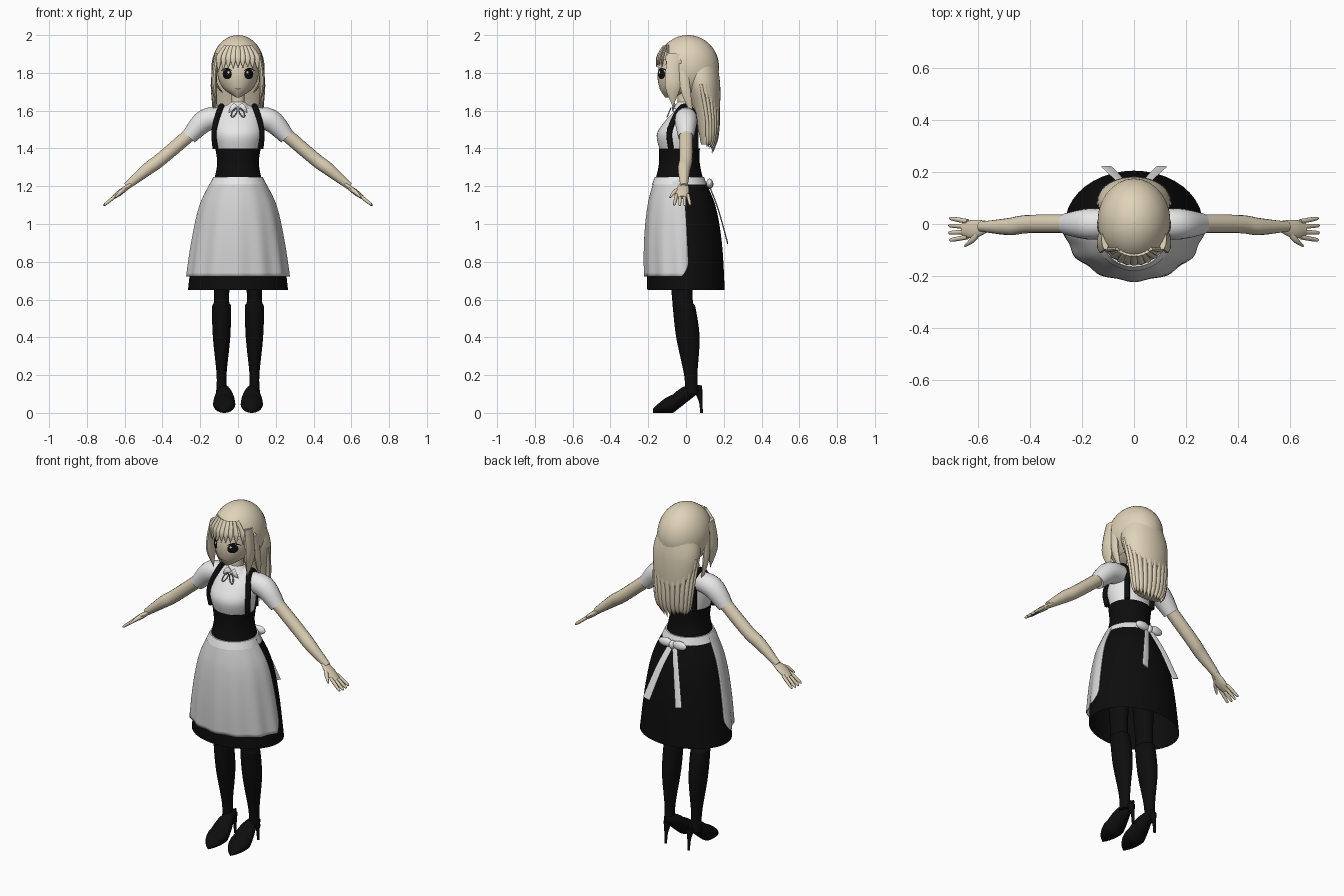
import bpy
import bmesh
import math
import random
from mathutils import Vector
from mathutils.bvhtree import BVHTree

random.seed(4)
default = bpy.data.objects.get("Cube")
if default:
    bpy.data.objects.remove(default, do_unlink=True)

X, Y, Z = Vector((1, 0, 0)), Vector((0, 1, 0)), Vector((0, 0, 1))


def material(name, red, green, blue):
    mat = bpy.data.materials.new(name)
    mat.use_nodes = True
    mat.diffuse_color = (red, green, blue, 1)
    shader = mat.node_tree.nodes["Principled BSDF"]
    shader.inputs["Base Color"].default_value = mat.diffuse_color
    shader.inputs["Roughness"].default_value = 0.8
    return mat


hair = material("blonde hair", 0.74, 0.65, 0.48)
skin = material("skin", 0.7, 0.61, 0.45)
white = material("white cloth", 0.84, 0.84, 0.84)
apron_cloth = material("apron cloth", 0.66, 0.66, 0.66)
black = material("black cloth", 0.004, 0.004, 0.004)
grey = material("grey ribbon", 0.35, 0.35, 0.35)
lips = material("lips", 0.3, 0.14, 0.11)


def stitch(name, rings, mat, closed=True, caps=False, mirrored=False, keep=None):
    """Join consecutive rings of points into a smooth surface."""
    bm = bmesh.new()
    loops = [[bm.verts.new(point) for point in points] for points in rings]
    count = len(loops[0])
    for upper, lower in zip(loops, loops[1:]):
        for k in range(count if closed else count - 1):
            n = (k + 1) % count
            bm.faces.new((upper[k], upper[n], lower[n], lower[k]))
    if caps:
        bm.faces.new(loops[0])
        bm.faces.new(loops[-1])
    if keep:
        unwanted = [face for face in bm.faces if not keep(face.calc_center_median())]
        bmesh.ops.delete(bm, geom=unwanted, context="FACES")
    bmesh.ops.recalc_face_normals(bm, faces=bm.faces)
    mesh = bpy.data.meshes.new(name)
    bm.to_mesh(mesh)
    bm.free()
    mesh.materials.append(mat)
    mesh.shade_smooth()
    mesh.set_sharp_from_angle(angle=math.radians(50))
    obj = bpy.data.objects.new(name, mesh)
    bpy.context.collection.objects.link(obj)
    if mirrored:
        obj.modifiers.new("mirror", "MIRROR")
    return obj


def ellipse(center, side, up, sides=28):
    angles = [math.tau * k / sides for k in range(sides)]
    return [center + side * math.cos(a) + up * math.sin(a) for a in angles]


def spline(rows, steps=5):
    """Smoothly interpolate rows of numbers."""
    out = []
    for i in range(len(rows) - 1):
        before, after = rows[max(i - 1, 0)], rows[min(i + 2, len(rows) - 1)]
        for k in range(steps):
            t = k / steps
            out.append([q + t / 2 * (r - p + t * (2*p - 5*q + 4*r - s + t * (3*q - p - 3*r + s)))
                        for p, q, r, s in zip(before, rows[i], rows[i + 1], after)])
    return out + [list(rows[-1])]


def body(name, rows, mat, x=0, caps=True, mirrored=False):
    """Stack of horizontal ellipses, each given as height, y, half width, half depth."""
    rings = [ellipse(Vector((x, y, z)), X * w, Y * d, 40) for z, y, w, d in spline(rows)]
    return stitch(name, rings, mat, caps=caps, mirrored=mirrored)


def tube(name, path, radii, mat, flat=1, ref=Y, mirrored=False, sides=16):
    """Tapered tube along a path; flat stretches the section towards ref."""
    rows = spline([(*point, r) for point, r in zip(path, radii)])
    centers = [Vector(row[:3]) for row in rows]
    rings = []
    for i, (center, row) in enumerate(zip(centers, rows)):
        along = centers[min(i + 1, len(rows) - 1)] - centers[max(i - 1, 0)]
        side = along.cross(ref).normalized()
        up = side.cross(along).normalized()
        radius = max(row[3], 0.001)
        rings.append(ellipse(center, side * radius, up * radius * flat, sides))
    return stitch(name, rings, mat, caps=True, mirrored=mirrored)


def lock(name, path, radius, flat, mat=hair, mirrored=False):
    """Strand that ends in a point."""
    tube(name, path, [radius] * (len(path) - 1) + [0], mat, flat, mirrored=mirrored, sides=10)


def ball(name, center, size, mat, mirrored=False, keep=None, steps=28):
    rings = []
    for i in range(steps + 1):
        angle = math.pi * i / steps
        width = math.sin(angle) + 0.001
        middle = Vector(center) + Z * size[2] * math.cos(angle)
        rings.append(ellipse(middle, X * size[0] * width, Y * size[1] * width))
    return stitch(name, rings, mat, mirrored=mirrored, keep=keep)


# Head, neck and nose
head = body("head", [(1.67, -.09, .01, .02), (1.72, -.04, .08, .1), (1.8, -.02, .11, .13),
                     (1.9, 0, .1, .12), (1.96, 0, .06, .07)], skin)
body("neck", [(1.6, -.01, .035, .035), (1.74, -.01, .035, .035)], skin)
ball("nose", (0, -.14, 1.765), (.008, .01, .01), skin)

# Painted face plates wrapped onto the head
skull = BVHTree.FromPolygons([v.co for v in head.data.vertices], [p.vertices for p in head.data.polygons])


def face_plate(name, x, z, w, h, mat, lift=0.003, bend=0.0):
    rings = []
    for scale in (0.01, 0.5, 1):
        flat_ring = ellipse(Vector((x, -1, z)), X * w * scale, Z * h * scale)
        starts = [p + Z * bend * ((p.x - x) / w) ** 2 for p in flat_ring]
        rings.append([skull.ray_cast(p, Y)[0] - Y * lift for p in starts])
    stitch(name, rings, mat, mirrored=x > 0)


face_plate("eye", .057, 1.793, .024, .026, black)
face_plate("eye_highlight", .05, 1.803, .005, .006, white, lift=.005)
face_plate("eyelash", .06, 1.822, .03, .004, black, lift=.004, bend=-.012)
face_plate("eyebrow", .06, 1.847, .024, .002, grey, bend=-.006)
face_plate("mouth", 0, 1.715, .018, .003, lips, bend=.005)

# Hair cap, open at the face
ball("hair_cap", (0, .01, 1.83), (.14, .165, .17), hair,
     keep=lambda c: c.z > 1.7 and (c.y > -.04 or c.z > 1.865))


def cap_front(x, z):
    return .01 - .165 * math.sqrt(max(0, 1 - (x / .14) ** 2 - ((z - 1.83) / .17) ** 2))


# Fringe, face locks and long back hair
for i in range(-4, 5):
    x = i * .025
    tip = 1.835 - abs(x) / 4 + random.uniform(-.01, .01)
    path = [(x * spread, cap_front(x * spread, z) - .002, z)
            for spread, z in ((.6, 1.94), (.9, 1.9), (1, 1.87), (1.05, tip))]
    lock("fringe_lock", path, .015, .5)
lock("face_lock", [(.11, -.06, 1.9), (.125, -.07, 1.8), (.125, -.07, 1.72), (.11, -.07, 1.62)],
     .015, 2.7, mirrored=True)
lock("ear_lock", [(.12, -.02, 1.85), (.13, 0, 1.7), (.12, .04, 1.56)], .013, 2, mirrored=True)
body("back_hair", [(1.87, .06, .11, .1), (1.75, .085, .14, .095), (1.6, .11, .12, .068),
                   (1.42, .115, .09, .035)], hair)
for i in range(13):
    c, s = math.cos(math.pi * i / 12), math.sin(math.pi * i / 12)
    tip = 1.35 + abs(c) / 20 + random.uniform(0, .03)
    path = [(.13 * c, .08 + .08 * s, 1.74), (.117 * c, .11 + .06 * s, 1.57),
            (.1 * c, .115 + .045 * s, 1.45), (.09 * c, .11 + .03 * s, tip)]
    lock("back_lock", path, .015, .7)

# Blouse with sleeves, collar and neck ribbon
body("blouse", [(1.38, -.035, .11, .1), (1.47, -.045, .13, .11), (1.54, -.025, .125, .09),
                (1.6, 0, .105, .06), (1.64, 0, .04, .04)], white)
tube("sleeve", [(.06, 0, 1.56), (.17, 0, 1.55), (.26, 0, 1.46)], [.05, .06, .042], white, mirrored=True)
body("collar", [(1.61, -.01, .07, .06), (1.645, -.005, .04, .04)], white, caps=False)
lock("collar_wing", [(.01, -.06, 1.63), (.03, -.07, 1.61), (.05, -.065, 1.59)], .015, .3, white, mirrored=True)
turns = [math.tau * k / 8 for k in range(9)]
loop = [(.02 + .012 * math.sin(a) - .01 * math.cos(a), -.09 + .01 * math.cos(a), 1.59 + .024 * math.cos(a))
        for a in turns]
tube("neck_ribbon", loop, [.003] * len(loop), grey, mirrored=True, sides=8)

# Corset and shoulder straps
body("corset", [(1.24, -.035, .125, .125), (1.32, -.035, .11, .108), (1.4, -.035, .12, .108)], black)
tube("strap", [(.12, -.08, 1.4), (.125, -.085, 1.5), (.09, -.02, 1.62), (.085, .04, 1.58), (.085, .045, 1.4)],
     [.015] * 5, black, ref=X, mirrored=True)

# Skirt, pleated apron and waistband
skirt_profile = [(1.25, -.035, .125, .125), (1.1, -.02, .195, .175), (.9, -.01, .235, .2), (.65, 0, .265, .205)]
body("skirt", skirt_profile, black, caps=False)
columns = 72
rings = []
for z, y, w, d in spline(skirt_profile, steps=14):
    if z > .72:
        half = 1.66 - .28 * max(0, 8 - z * 10) ** 2
        points = []
        for k in range(columns + 1):
            angle = half * (2 * k / columns - 1)
            swell = 1.035 + .04 * (1.25 - z) * (1 + math.cos(13 * angle))
            points.append((w * swell * math.sin(angle), y - d * swell * math.cos(angle), z))
        rings.append(points)
apron = stitch("apron", rings, apron_cloth, closed=False)
apron.modifiers.new("thickness", "SOLIDIFY").thickness = 0.005
body("waistband", [(1.21, -.035, .15, .145), (1.25, -.035, .13, .13)], white)

# Bow with two tails at the back
ball("bow_loop", (.045, .125, 1.215), (.045, .018, .025), white, mirrored=True)
ball("bow_knot", (0, .125, 1.21), (.018, .02, .024), white)
tube("bow_tail", [(.01, .12, 1.21), (.055, .17, 1.08), (.105, .22, .9)], [.015, .019, .022], white,
     flat=.15, mirrored=True)

# Arms and hands
tube("arm", [(.19, 0, 1.53), (.4, 0, 1.35), (.48, -.01, 1.29), (.59, -.01, 1.2)], [.036, .035, .033, .019],
     skin, mirrored=True)
tube("palm", [(.57, -.01, 1.21), (.62, -.02, 1.17), (.66, -.02, 1.14)], [.01, .015, .01], skin,
     flat=2.4, mirrored=True)
for i in range(4):
    y = -.05 + .02 * i
    reach = 1 - .05 * abs(i - 1.5)
    path = [(.64 + .075 * reach * t, y + t * (i - 1.5) / 120, 1.155 - .06 * reach * t) for t in (0, .5, .9, 1)]
    tube("finger", path, [.009, .009, .007, .002], skin, mirrored=True, sides=10)
tube("thumb", [(.59, -.02, 1.19), (.62, -.06, 1.17), (.65, -.085, 1.14)], [.012, .011, .004], skin,
     ref=Z, mirrored=True)

# Stockings and heeled shoes
body("leg", [(1, -.03, .06, .08), (.62, -.02, .04, .055), (.56, -.01, .05, .06), (.4, .01, .046, .062),
             (.2, .025, .026, .035), (.1, .03, .03, .035)], black, x=.087, mirrored=True)
rings = []
for i in range(25):
    t = i / 24
    sole = .12 * max(0, 1 - 1.7 * t)
    height = .05 * math.sin(math.pi * (.08 + .85 * t))
    width = .004 + .055 * max(0, math.sin(math.pi * t ** 1.5)) ** .7
    rings.append(ellipse(Vector((.073, .085 - .26 * t, sole + height)), X * width, Z * height))
stitch("shoe", rings, black, caps=True, mirrored=True)
tube("heel", [(.075, .065, .12), (.075, .078, .06), (.075, .082, 0)], [.022, .01, .007], black, mirrored=True)
